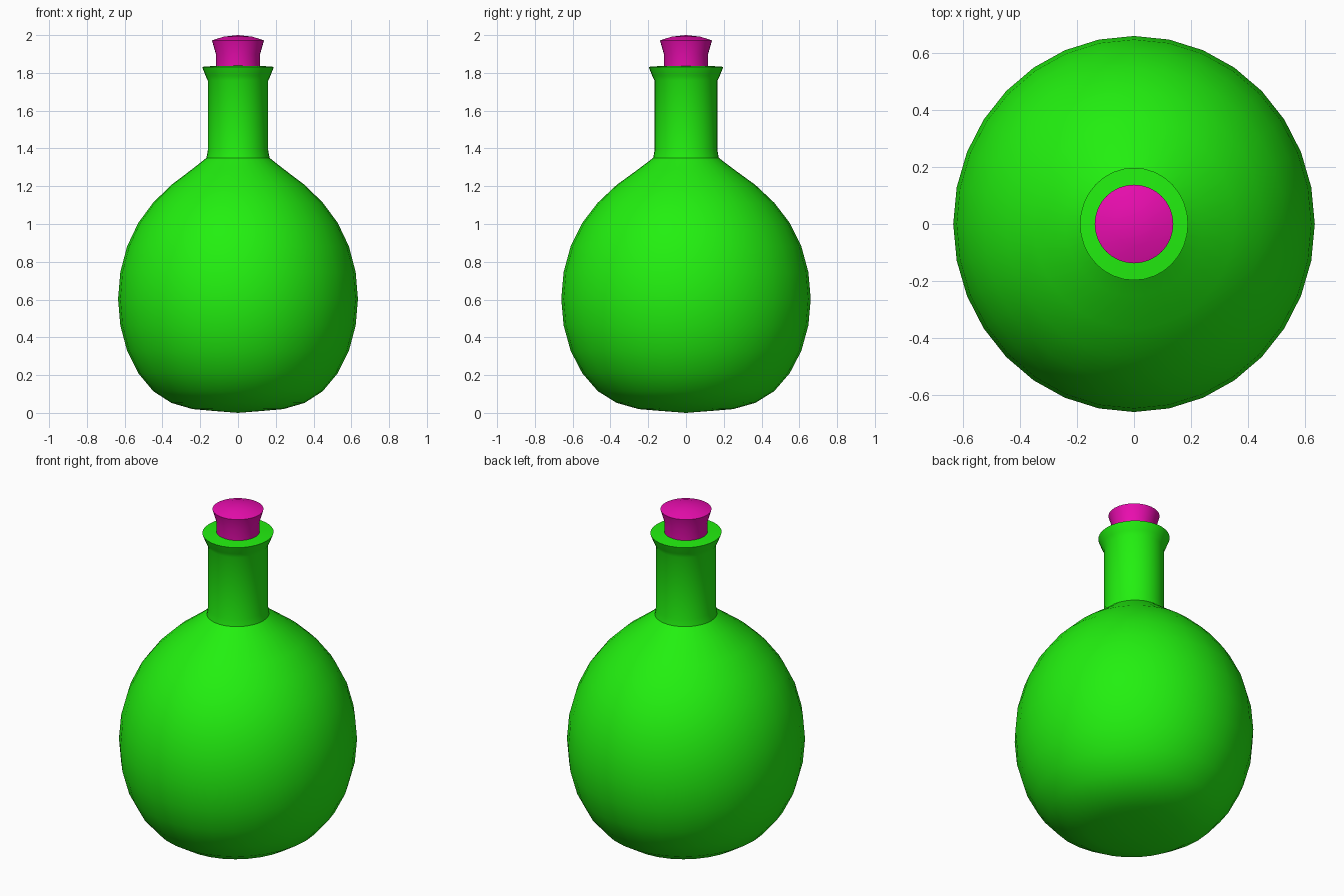
import bpy, bmesh
from math import sin, cos, pi, radians

if "Cube" in bpy.data.objects:
    bpy.data.objects.remove(bpy.data.objects["Cube"])

SIDES = 32


def lathe(name, profile, color, y_scale=1.0):
    """Spin an (r, z) profile, listed bottom to top, around z."""
    bm = bmesh.new()
    rings = []
    for r, z in profile:
        if r == 0:
            rings.append([bm.verts.new((0, 0, z))] * SIDES)
        else:
            rings.append([bm.verts.new((r * cos(2 * pi * i / SIDES),
                                        r * y_scale * sin(2 * pi * i / SIDES), z))
                          for i in range(SIDES)])
    for a, b in zip(rings, rings[1:]):
        for i in range(SIDES):
            j = (i + 1) % SIDES
            corners = list(dict.fromkeys((a[i], a[j], b[j], b[i])))
            bm.faces.new(corners)
    bmesh.ops.recalc_face_normals(bm, faces=bm.faces)
    mesh = bpy.data.meshes.new(name)
    bm.to_mesh(mesh)
    bm.free()
    obj = bpy.data.objects.new(name, mesh)
    bpy.context.collection.objects.link(obj)
    mat = bpy.data.materials.new(name + "_color")
    mat.diffuse_color = color
    mat.use_nodes = True
    mat.node_tree.nodes["Principled BSDF"].inputs["Base Color"].default_value = mat.diffuse_color
    mesh.materials.append(mat)
    bpy.ops.object.select_all(action='DESELECT')
    obj.select_set(True)
    bpy.context.view_layer.objects.active = obj
    bpy.ops.object.shade_smooth_by_angle(angle=radians(35))
    return obj


# Round body with flattened base, straight neck and flared lip
flask = [(0, 0), (0.124, 0.01), (0.24, 0.02), (0.353, 0.053), (0.449, 0.115),
         (0.528, 0.21), (0.587, 0.328), (0.623, 0.463), (0.635, 0.603),
         (0.623, 0.745), (0.587, 0.882), (0.528, 1.006), (0.449, 1.113),
         (0.353, 1.207), (0.243, 1.29), (0.167, 1.35),
         (0.16, 1.39), (0.16, 1.76), (0.172, 1.785), (0.19, 1.832),
         (0.11, 1.838)]
lathe("flask", flask, (0.016, 0.87, 0.005, 1), y_scale=1.04)

# Stopper with a flared, slightly domed head
stopper = [(0, 1.80), (0.117, 1.80), (0.117, 1.90), (0.138, 1.972),
           (0.075, 1.992), (0, 2.0)]
lathe("stopper", stopper, (0.82, 0.004, 0.43, 1))
